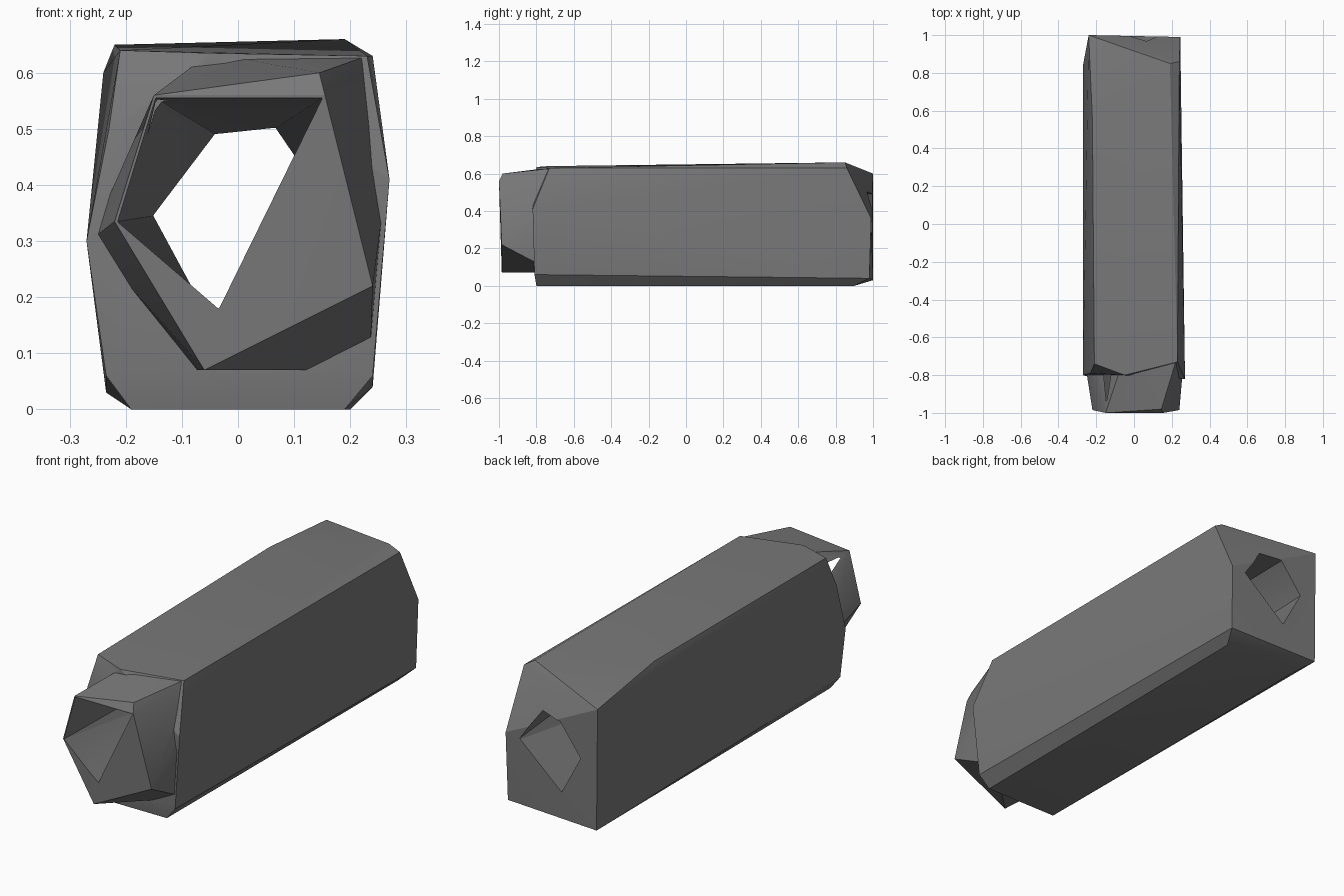
import bpy, bmesh

cube = bpy.data.objects.get("Cube")
if cube:
    bpy.data.objects.remove(cube, do_unlink=True)

grey = bpy.data.materials.new("stone grey")
grey.use_nodes = True
colour = (0.19, 0.19, 0.19, 1)
grey.diffuse_color = colour
grey.node_tree.nodes["Principled BSDF"].inputs["Base Color"].default_value = colour


def hull(name, points):
    """Faceted convex block around a few corner points."""
    bm = bmesh.new()
    for p in points:
        bm.verts.new(p)
    res = bmesh.ops.convex_hull(bm, input=bm.verts)
    spare = [v for v in bm.verts if not v.link_faces]
    bmesh.ops.delete(bm, geom=spare, context='VERTS')
    bmesh.ops.recalc_face_normals(bm, faces=bm.faces)
    mesh = bpy.data.meshes.new(name)
    bm.to_mesh(mesh)
    bm.free()
    mesh.materials.append(grey)
    obj = bpy.data.objects.new(name, mesh)
    bpy.context.collection.objects.link(obj)
    return obj


def combine(target, tool, operation):
    mod = target.modifiers.new(operation.lower(), 'BOOLEAN')
    mod.object = tool
    mod.operation = operation
    mod.solver = 'EXACT'
    bpy.context.view_layer.objects.active = target
    bpy.ops.object.modifier_apply(modifier=mod.name)
    bpy.data.objects.remove(tool, do_unlink=True)


# Long body: front corners, then slanted back end
front = [(-.19, -.8, 0), (.19, -.8, 0), (.24, -.81, .06), (.27, -.82, .41),
         (.23, -.73, .63), (-.05, -.8, .635), (-.21, -.74, .64),
         (-.23, -.79, .5), (-.27, -.8, .3), (-.235, -.81, .06)]
back = [(-.19, .9, 0), (.2, .9, 0), (.24, .98, .04), (.245, .99, .36),
        (.24, .86, .63), (.19, .85, .66), (-.22, .55, .65),
        (-.24, 1, .6), (-.235, 1, .03), (-.27, .84, .3)]
body = hull("hollow_block", front + back)

# Narrower faceted nose
nose = hull("nose", [
    (-.15, -1, .56), (.155, -1, .56), (.145, -.98, .6), (.24, -.985, .22),
    (-.06, -.985, .07), (-.22, -.985, .335),
    (-.265, -.7, .3), (-.05, -.7, .635), (.23, -.7, .63),
    (.265, -.7, .41), (.235, -.7, .07), (-.08, -.7, .07)])
combine(body, nose, 'UNION')

# Tunnel running through from the nose to the back
mouth = [(-.147, .555), (.15, .555), (-.035, .18), (-.215, .335)]
outlet = [(.17, .35), (.065, .5), (-.04, .49), (-.15, .345), (-.05, .16)]
tunnel = hull("tunnel", [(x, -1.01, z) for x, z in mouth]
              + [(x, 1.02, z) for x, z in outlet])
combine(body, tunnel, 'DIFFERENCE')

# Soft shading over shallow facets, crisp corners
bpy.ops.object.select_all(action='DESELECT')
body.select_set(True)
bpy.context.view_layer.objects.active = body
bpy.ops.object.shade_smooth_by_angle(angle=0.4)
